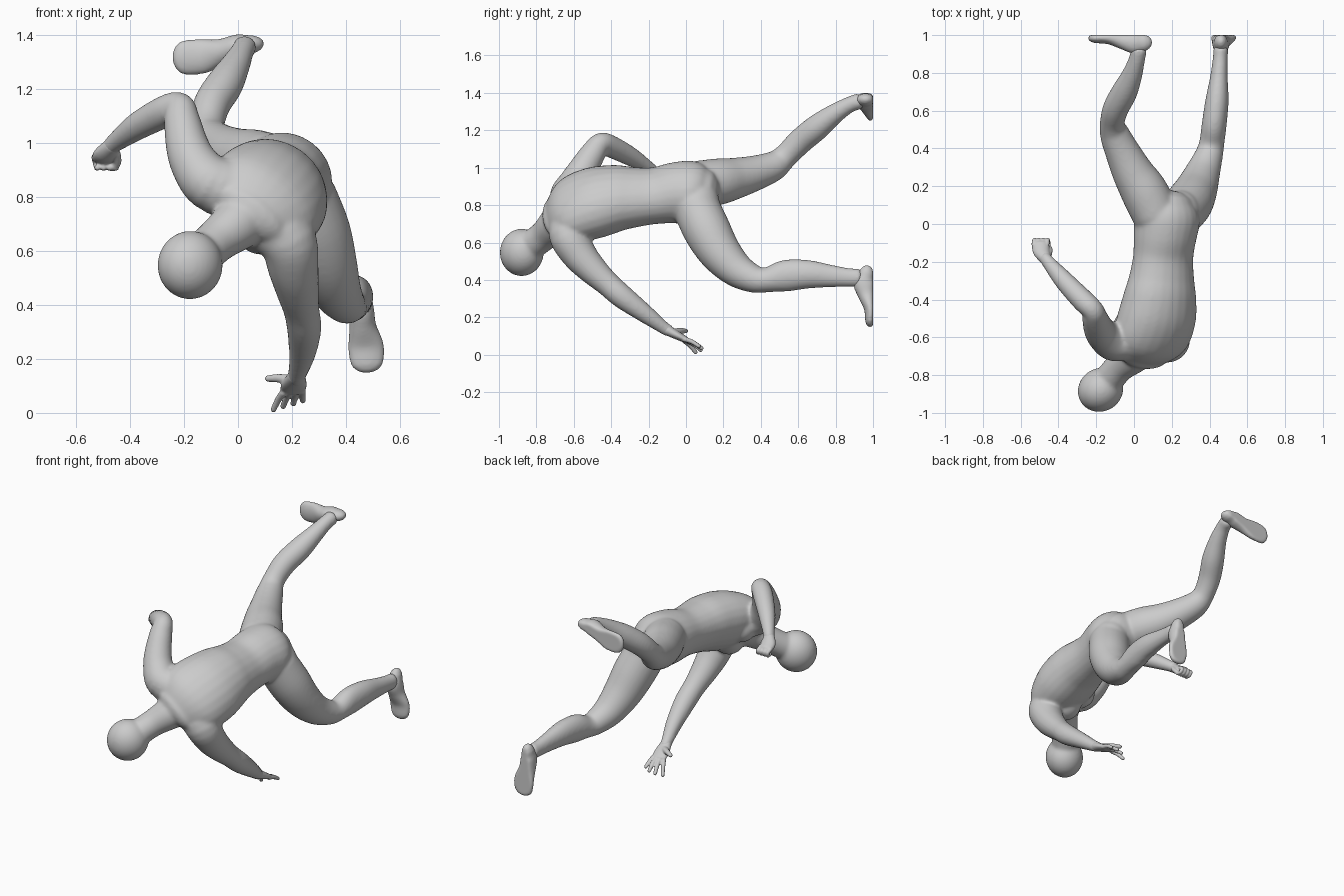
import bpy, bmesh, math
from mathutils import Vector, Matrix

bm = bmesh.new()
SIDES = 24


def catmull(a, b, c, d, t):
    return [0.5 * (2 * q + (r - p) * t + (2 * p - 5 * q + 4 * r - s) * t * t
                   + (3 * q - p - 3 * r + s) * t ** 3) for p, q, r, s in zip(a, b, c, d)]


def tube(points, axis=(1, 0, 0), cap=0.9, limit=None):
    """Loft of ellipses through (x, y, z, half width[, half depth]) with rounded ends."""
    pts = [p if len(p) == 5 else (*p, p[3]) for p in points]
    ext = [pts[0]] + pts + [pts[-1]]
    path = [catmull(*ext[i:i + 4], s / 5) for i in range(len(pts) - 1) for s in range(5)]
    path.append(pts[-1])
    cen = [Vector(p[:3]) for p in path]
    rings = []
    for i, p in enumerate(path):
        tan = (cen[min(i + 1, len(cen) - 1)] - cen[max(i - 1, 0)]).normalized()
        rings.append((cen[i], tan, p[3], p[4]))
    first, last = rings[0], rings[-1]
    for ang in (25, 50, 70, 83):
        s, k = math.sin(math.radians(ang)), math.cos(math.radians(ang))
        for end, sign in ((first, -1), (last, 1)):
            c, t, w, d = end
            ring = (c + t * sign * s * min(w, d) * cap, t, w * k, d * k)
            rings.insert(0, ring) if sign < 0 else rings.append(ring)
    loops = []
    for c, t, w, d in rings:
        u = Vector(axis)
        u = (u - t * u.dot(t)).normalized()
        v = t.cross(u)
        loop = []
        for k in range(SIDES):
            a = 2 * math.pi * k / SIDES
            co = c + u * w * math.cos(a) + v * d * math.sin(a)
            if limit is not None:
                co.y = min(co.y, limit)
            loop.append(bm.verts.new(co))
        loops.append(loop)
    for a, b in zip(loops, loops[1:]):
        for k in range(SIDES):
            j = (k + 1) % SIDES
            bm.faces.new((a[k], a[j], b[j], b[k]))
    bm.faces.new(loops[0][::-1])
    bm.faces.new(loops[-1])


def ball(center, radii, direction=(0, 0, 1)):
    """Ellipsoid whose local z points along a direction."""
    rot = Vector(direction).to_track_quat('Z', 'Y').to_matrix().to_4x4()
    m = Matrix.Translation(center) @ rot @ Matrix.Diagonal((*radii, 1))
    bmesh.ops.create_uvsphere(bm, u_segments=28, v_segments=18, radius=1, matrix=m)


def finish(name, voxel, iterations):
    """Fuse everything drawn so far into one smooth skin."""
    global bm
    bmesh.ops.recalc_face_normals(bm, faces=bm.faces)
    mesh = bpy.data.meshes.new(name)
    bm.to_mesh(mesh)
    bm.free()
    bm = bmesh.new()
    obj = bpy.data.objects.new(name, mesh)
    bpy.context.collection.objects.link(obj)
    remesh = obj.modifiers.new("fuse", 'REMESH')
    remesh.mode = 'VOXEL'
    remesh.voxel_size = voxel
    remesh.use_smooth_shade = True
    soften = obj.modifiers.new("soften", 'SMOOTH')
    soften.factor = 0.5
    soften.iterations = iterations


# head and neck
ball((-0.177, -0.878, 0.547), (0.115, 0.124, 0.127), (0.15, 0.1, 1))
tube([(-0.13, -0.82, 0.59, 0.08), (-0.075, -0.755, 0.64, 0.082), (0.0, -0.69, 0.70, 0.10),
      (0.05, -0.62, 0.75, 0.12)])

# torso, twisted about its length
SHOULDER = (0.81, 0, -0.59)
tube([(0.05, -0.70, 0.735, 0.15, 0.085), (0.085, -0.62, 0.775, 0.22, 0.145),
      (0.12, -0.50, 0.81, 0.225, 0.172), (0.138, -0.38, 0.835, 0.205, 0.167),
      (0.147, -0.28, 0.842, 0.182, 0.152), (0.155, -0.17, 0.85, 0.168, 0.143),
      (0.165, -0.06, 0.865, 0.172, 0.16), (0.177, 0.03, 0.868, 0.178, 0.164),
      (0.178, 0.08, 0.86, 0.15, 0.14)],
     axis=SHOULDER, cap=0.7)

# chest muscles and buttocks
ball((0.085, -0.56, 0.69), (0.10, 0.10, 0.105))
ball((-0.02, -0.54, 0.79), (0.09, 0.09, 0.09))
ball((0.10, 0.08, 0.93), (0.115, 0.13, 0.108))
ball((0.245, 0.06, 0.81), (0.11, 0.12, 0.125))

# bent arm
tube([(0.0, -0.60, 0.82, 0.12), (-0.10, -0.625, 0.85, 0.105), (-0.16, -0.59, 0.92, 0.09),
      (-0.188, -0.55, 0.99, 0.08), (-0.207, -0.495, 1.08, 0.068),
      (-0.218, -0.455, 1.13, 0.058), (-0.27, -0.405, 1.115, 0.06), (-0.37, -0.30, 1.062, 0.052),
      (-0.455, -0.20, 1.0, 0.036), (-0.47, -0.18, 0.985, 0.034)])

# reaching arm
tube([(0.12, -0.60, 0.71, 0.13), (0.185, -0.625, 0.635, 0.108), (0.205, -0.57, 0.535, 0.094),
      (0.22, -0.50, 0.455, 0.08), (0.235, -0.42, 0.38, 0.067), (0.245, -0.34, 0.31, 0.064),
      (0.238, -0.22, 0.22, 0.05), (0.22, -0.12, 0.145, 0.035), (0.215, -0.095, 0.13, 0.034)])

# raised leg
tube([(0.115, 0.05, 0.91, 0.125), (0.055, 0.17, 0.925, 0.125), (-0.005, 0.27, 0.945, 0.11),
      (-0.06, 0.38, 0.975, 0.093), (-0.10, 0.47, 1.01, 0.08), (-0.115, 0.53, 1.06, 0.066),
      (-0.097, 0.61, 1.14, 0.069), (-0.05, 0.70, 1.215, 0.069), (-0.01, 0.79, 1.285, 0.055),
      (0.015, 0.87, 1.335, 0.044), (0.026, 0.925, 1.355, 0.044)], cap=0.5)

# lowered leg
tube([(0.24, 0.05, 0.80, 0.125), (0.29, 0.11, 0.67, 0.127), (0.328, 0.18, 0.55, 0.114),
      (0.363, 0.27, 0.455, 0.094), (0.397, 0.365, 0.405, 0.075), (0.412, 0.43, 0.40, 0.067),
      (0.425, 0.53, 0.422, 0.066, 0.085), (0.439, 0.65, 0.43, 0.062, 0.077),
      (0.45, 0.78, 0.42, 0.047, 0.06), (0.457, 0.88, 0.412, 0.04, 0.05),
      (0.46, 0.925, 0.412, 0.04, 0.05)], cap=0.5)
finish("body", 0.0078, 22)

# feet, soles flat at the back
tube([(0.035, 0.96, 1.362, 0.036, 0.05), (0.0, 0.96, 1.357, 0.044, 0.058),
      (-0.06, 0.97, 1.337, 0.048, 0.045), (-0.13, 0.985, 1.32, 0.064, 0.034),
      (-0.195, 0.985, 1.315, 0.064, 0.028)], axis=(0, 0, 1), cap=1.7, limit=1.0)
finish("raised_foot", 0.007, 4)
tube([(0.46, 0.96, 0.415, 0.038, 0.045), (0.46, 0.955, 0.38, 0.044, 0.06),
      (0.462, 0.967, 0.32, 0.05, 0.048), (0.473, 0.985, 0.25, 0.066, 0.034),
      (0.477, 0.985, 0.195, 0.063, 0.028)], axis=(1, 0, 0), cap=1.7, limit=1.0)
finish("lowered_foot", 0.007, 4)

# closed hand
tube([(-0.465, -0.19, 0.99, 0.031), (-0.49, -0.145, 0.957, 0.045, 0.028),
      (-0.495, -0.11, 0.942, 0.045, 0.024)])
for i in range(4):
    x = -0.53 + i * 0.023
    tube([(x, -0.11, 0.947, 0.013), (x + 0.003, -0.085, 0.93, 0.012),
          (x + 0.008, -0.095, 0.908, 0.011), (x + 0.01, -0.12, 0.908, 0.011)])
tube([(-0.45, -0.16, 0.96, 0.016), (-0.446, -0.13, 0.925, 0.014), (-0.465, -0.11, 0.905, 0.012)])
finish("closed_hand", 0.005, 3)

# open hand
tube([(0.217, -0.11, 0.137, 0.033, 0.03), (0.208, -0.05, 0.105, 0.047, 0.023),
      (0.202, -0.01, 0.085, 0.047, 0.019)])
for base, tip in [((0.168, -0.01, 0.075), (0.131, 0.052, 0.012)),
                  ((0.192, 0.0, 0.077), (0.167, 0.08, 0.024)),
                  ((0.215, 0.0, 0.08), (0.205, 0.085, 0.034)),
                  ((0.237, -0.01, 0.083), (0.240, 0.07, 0.045))]:
    mid = [(a + b) / 2 for a, b in zip(base, tip)]
    tube([(*base, 0.014), (*mid[:2], mid[2] + 0.006, 0.0125), (*tip, 0.011)])
tube([(0.195, -0.06, 0.12, 0.021), (0.15, -0.025, 0.128, 0.016), (0.11, 0.0, 0.127, 0.012)])
finish("open_hand", 0.005, 3)
